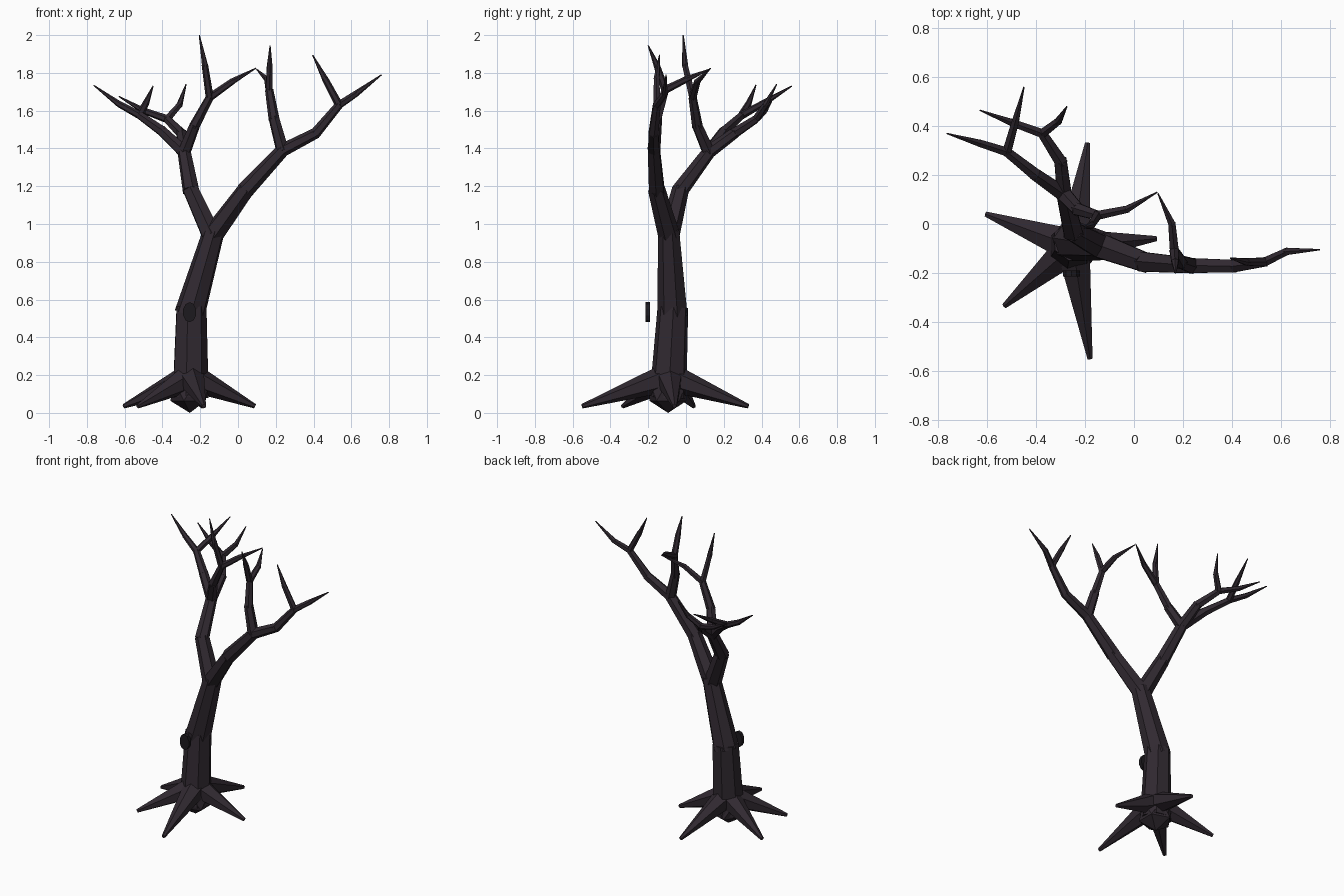
import bpy, bmesh
from mathutils import Vector, Matrix

if "Cube" in bpy.data.objects:
    bpy.data.objects.remove(bpy.data.objects["Cube"])


def material(name, rgb):
    m = bpy.data.materials.new(name)
    m.diffuse_color = (*rgb, 1)
    m.use_nodes = True
    m.node_tree.nodes["Principled BSDF"].inputs["Base Color"].default_value = m.diffuse_color
    return m


BARK = material("bark", (0.03, 0.022, 0.03))
HOLLOW = material("hollow", (0.012, 0.01, 0.013))


def finish(bm, name, mat):
    me = bpy.data.meshes.new(name)
    bm.to_mesh(me)
    bm.free()
    me.materials.append(mat)
    ob = bpy.data.objects.new(name, me)
    bpy.context.collection.objects.link(ob)
    return ob


def limb(name, points, radii, sides=6, overlap=0.008):
    """Chain of tapered, slightly overlapping faceted segments."""
    bm = bmesh.new()
    pts = [Vector(p) for p in points]
    for i in range(len(pts) - 1):
        a, b = pts[i], pts[i + 1]
        d = (b - a).normalized()
        if i > 0:
            a = a - d * overlap
        if i < len(pts) - 2:
            b = b + d * overlap
        rot = d.to_track_quat('Z', 'Y').to_matrix().to_4x4()
        bmesh.ops.create_cone(bm, cap_ends=True, segments=sides,
                              radius1=radii[i], radius2=radii[i + 1],
                              depth=(b - a).length,
                              matrix=Matrix.Translation((a + b) / 2) @ rot)
    return finish(bm, name, BARK)


# Trunk and rounded root crown
fork = (-0.125, -0.09, 0.97)
limb("trunk", [(-0.255, -0.095, 0.08), (-0.25, -0.07, 0.54), fork],
     [0.1, 0.083, 0.058], 7, 0.02)
bm = bmesh.new()
bmesh.ops.create_icosphere(bm, subdivisions=1, radius=0.115,
                           matrix=Matrix.Translation((-0.255, -0.095, 0.115)))
finish(bm, "root_crown", BARK)

# Roots spreading from the crown
for i, (x, y) in enumerate([(-0.605, 0.04), (-0.19, 0.33), (0.09, -0.06),
                            (-0.18, -0.55), (-0.53, -0.335)]):
    limb(f"root_{i + 1}", [(-0.25, -0.09, 0.19), (x, y, 0.035)],
         [0.078, 0.012], 6)

# Main limbs
left_fork = (-0.285, 0.12, 1.38)
right_fork = (0.235, -0.17, 1.39)
limb("left_limb", [(-0.14, -0.09, 0.94), (-0.25, -0.03, 1.18), left_fork],
     [0.056, 0.045, 0.036])
limb("right_limb", [(-0.135, -0.09, 0.94), (0.04, -0.155, 1.18), right_fork],
     [0.058, 0.046, 0.036])

# Secondary branches: start, middle, end
ends = {
    "upper": (-0.15, 0.035, 1.67),
    "outer": (-0.52, 0.295, 1.575),
    "rear": (-0.375, 0.37, 1.555),
    "inner": (0.165, -0.11, 1.71),
    "far": (0.535, -0.155, 1.63),
}
middles = {
    "upper": (left_fork, (-0.23, 0.06, 1.52)),
    "outer": (left_fork, (-0.40, 0.20, 1.49)),
    "rear": (left_fork, (-0.30, 0.255, 1.48)),
    "inner": (right_fork, (0.19, -0.155, 1.56)),
    "far": (right_fork, (0.41, -0.172, 1.48)),
}
for name, (start, mid) in middles.items():
    limb(name + "_branch", [start, mid, ends[name]], [0.035, 0.029, 0.022])

# Twigs: parent branch, middle, tip
twigs = [
    ("upper", (-0.175, -0.005, 1.84), (-0.205, -0.015, 2.0)),
    ("upper", (-0.03, 0.06, 1.755), (0.095, 0.13, 1.825)),
    ("outer", (-0.63, 0.33, 1.635), (-0.765, 0.37, 1.735)),
    ("outer", (-0.485, 0.42, 1.645), (-0.45, 0.56, 1.73)),
    ("rear", (-0.50, 0.415, 1.6), (-0.63, 0.465, 1.675)),
    ("rear", (-0.31, 0.42, 1.63), (-0.275, 0.48, 1.74)),
    ("inner", (0.168, -0.155, 1.84), (0.17, -0.2, 1.945)),
    ("inner", (0.155, 0.0, 1.765), (0.098, 0.125, 1.82)),
    ("far", (0.625, -0.112, 1.69), (0.76, -0.105, 1.79)),
    ("far", (0.46, -0.155, 1.77), (0.395, -0.14, 1.895)),
]
for i, (parent, mid, tip) in enumerate(twigs):
    limb(f"{parent}_twig_{i % 2 + 1}", [ends[parent], mid, tip],
         [0.021, 0.017, 0.003], 6, 0.004)

# Oval knot hole in front of the trunk
bm = bmesh.new()
bmesh.ops.create_cone(bm, cap_ends=True, segments=10, radius1=0.053,
                      radius2=0.053, depth=0.025,
                      matrix=Matrix.Translation((-0.256, -0.203, 0.533))
                      @ Matrix.Diagonal((0.68, 1, 1, 1))
                      @ Matrix.Rotation(1.5707963, 4, 'X'))
finish(bm, "knot_hole", HOLLOW)
